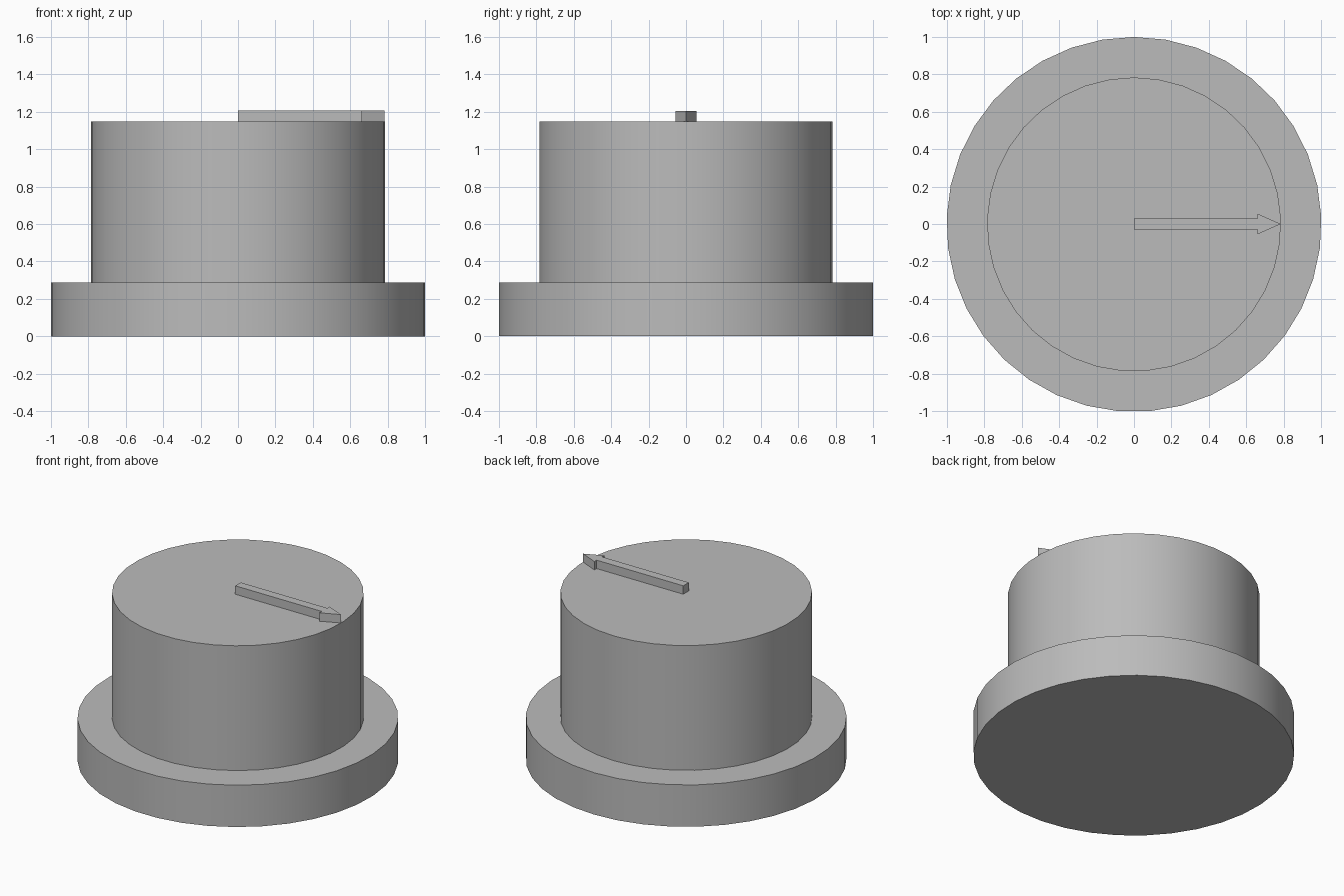
import bpy
import bmesh
from math import radians

old = bpy.data.objects.get("Cube")
if old:
    bpy.data.objects.remove(old, do_unlink=True)

SIDES = 37
BASE_TOP, DRUM_TOP, ARROW_TOP = 0.288, 1.147, 1.205
CENTRE_Y = -0.002

grey = bpy.data.materials.new("plain grey")
grey.use_nodes = True
colour = (0.5, 0.5, 0.5, 1)
grey.diffuse_color = colour
grey.node_tree.nodes["Principled BSDF"].inputs["Base Color"].default_value = colour


def disc(name, radius, bottom, top):
    """Smooth-sided cylinder between two heights."""
    bpy.ops.mesh.primitive_cylinder_add(
        vertices=SIDES, radius=radius, depth=top - bottom,
        location=(0, CENTRE_Y, (bottom + top) / 2))
    obj = bpy.context.object
    obj.name = name
    obj.data.materials.append(grey)
    bpy.ops.object.shade_smooth_by_angle(angle=radians(30))


def plate(name, outline, bottom, top):
    """Flat outline extruded upward."""
    bm = bmesh.new()
    face = bm.faces.new([bm.verts.new((x, y, bottom)) for x, y in outline])
    result = bmesh.ops.extrude_face_region(bm, geom=[face], use_keep_orig=True)
    for v in result["geom"]:
        if isinstance(v, bmesh.types.BMVert):
            v.co.z = top
    bmesh.ops.recalc_face_normals(bm, faces=bm.faces)
    mesh = bpy.data.meshes.new(name)
    bm.to_mesh(mesh)
    bm.free()
    mesh.materials.append(grey)
    bpy.context.collection.objects.link(bpy.data.objects.new(name, mesh))


# Wide base flange and the knob drum on it
disc("base_flange", 1.001, 0, BASE_TOP)
disc("knob_drum", 0.785, BASE_TOP, DRUM_TOP)

# Raised pointer arrow, mirrored about its long axis
half = [(0, -0.03), (0.66, -0.03), (0.66, -0.055)]
tip = [(0.783, 0)]
outline = half + tip + [(x, -y) for x, y in reversed(half)]
plate("pointer_arrow", outline, DRUM_TOP, ARROW_TOP)
